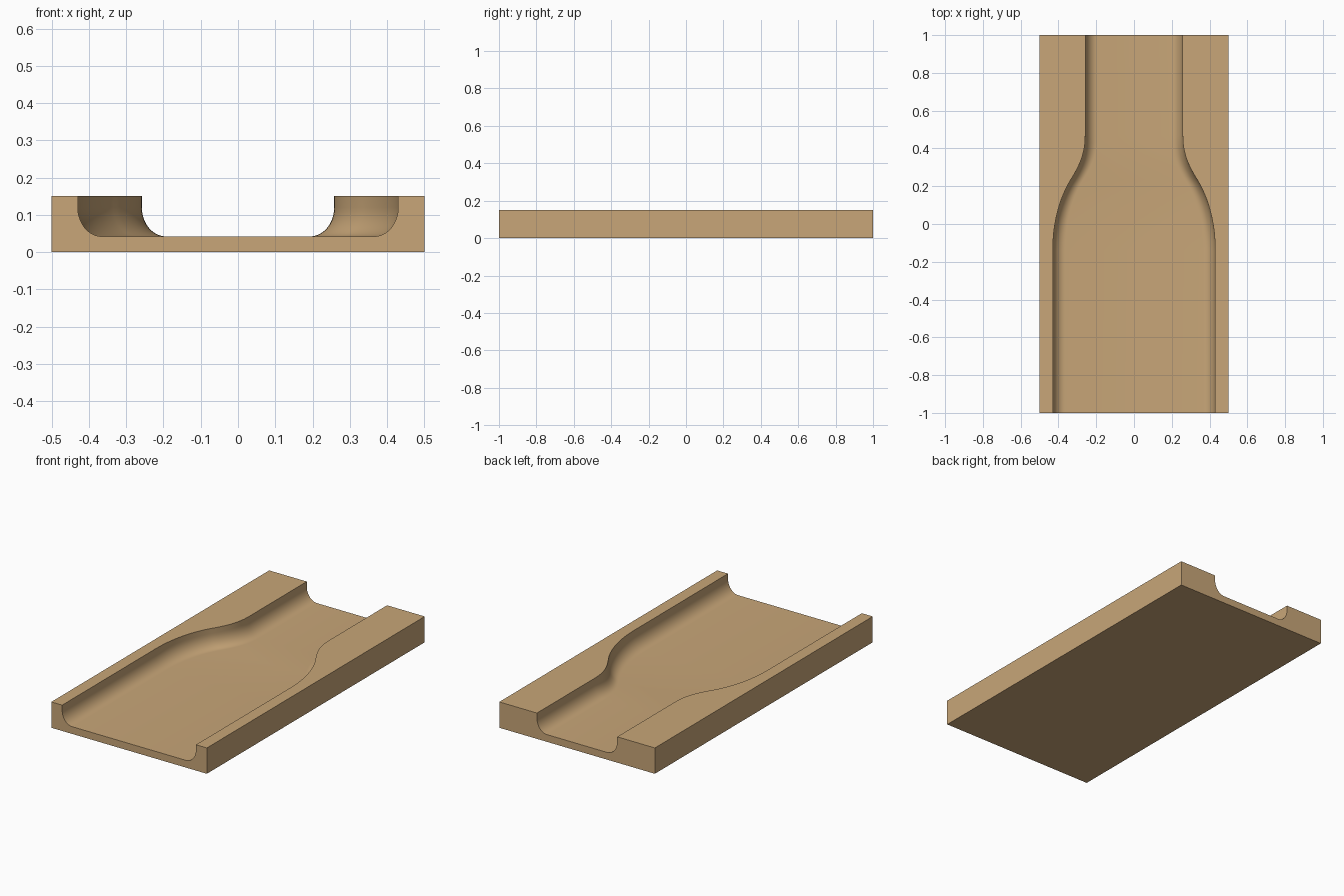
import bpy, bmesh, math
from mathutils import Vector
from mathutils.geometry import interpolate_bezier

if "Cube" in bpy.data.objects:
    bpy.data.objects.remove(bpy.data.objects["Cube"])

HEIGHT, FLOOR, HALF = 0.15, 0.042, 0.5
WIDE, NARROW = 0.43, 0.258
RX, RZ = 0.065, 0.078      # fillet between wall and floor

# Plan outline of the channel wall: (half width, y)
def curve(a, b, c, d, n=14):
    return interpolate_bezier(*[Vector((x, y, 0)) for x, y in (a, b, c, d)], n)

mid = (0.325, 0.25)
plan = [Vector((WIDE, -1, 0))]
plan += curve((WIDE, -0.14), (WIDE, 0.06), (0.365, 0.19), mid)
plan += curve(mid, (0.29, 0.31), (NARROW, 0.37), (NARROW, 0.47))[1:]
plan += [Vector((NARROW, 1, 0))]

# Cross-section ring at one station, right half then mirrored left half
def section(w):
    right = [(HALF, 0), (HALF, HEIGHT), (w, HEIGHT)]
    for i in range(11):
        a = math.pi / 2 * i / 10
        right.append((w - RX * (1 - math.cos(a)), FLOOR + RZ * (1 - math.sin(a))))
    return right + [(-x, z) for x, z in reversed(right)]

bm = bmesh.new()
rings = [[bm.verts.new((x, p.y, z)) for x, z in section(p.x)] for p in plan]
n = len(rings[0])
for r, s in zip(rings, rings[1:]):
    for i in range(n):
        j = (i + 1) % n
        bm.faces.new((r[i], r[j], s[j], s[i]))
bm.faces.new(rings[0])
bm.faces.new(rings[-1])
bmesh.ops.recalc_face_normals(bm, faces=bm.faces)

mesh = bpy.data.meshes.new("channel_block")
bm.to_mesh(mesh)
bm.free()
block = bpy.data.objects.new("channel_block", mesh)
bpy.context.collection.objects.link(block)

# Single tan colour
tan = bpy.data.materials.new("tan")
tan.diffuse_color = (0.578, 0.381, 0.188, 1)
tan.use_nodes = True
tan.node_tree.nodes["Principled BSDF"].inputs["Base Color"].default_value = tan.diffuse_color
mesh.materials.append(tan)

bpy.context.view_layer.objects.active = block
block.select_set(True)
bpy.ops.object.shade_smooth_by_angle(angle=math.radians(30))
